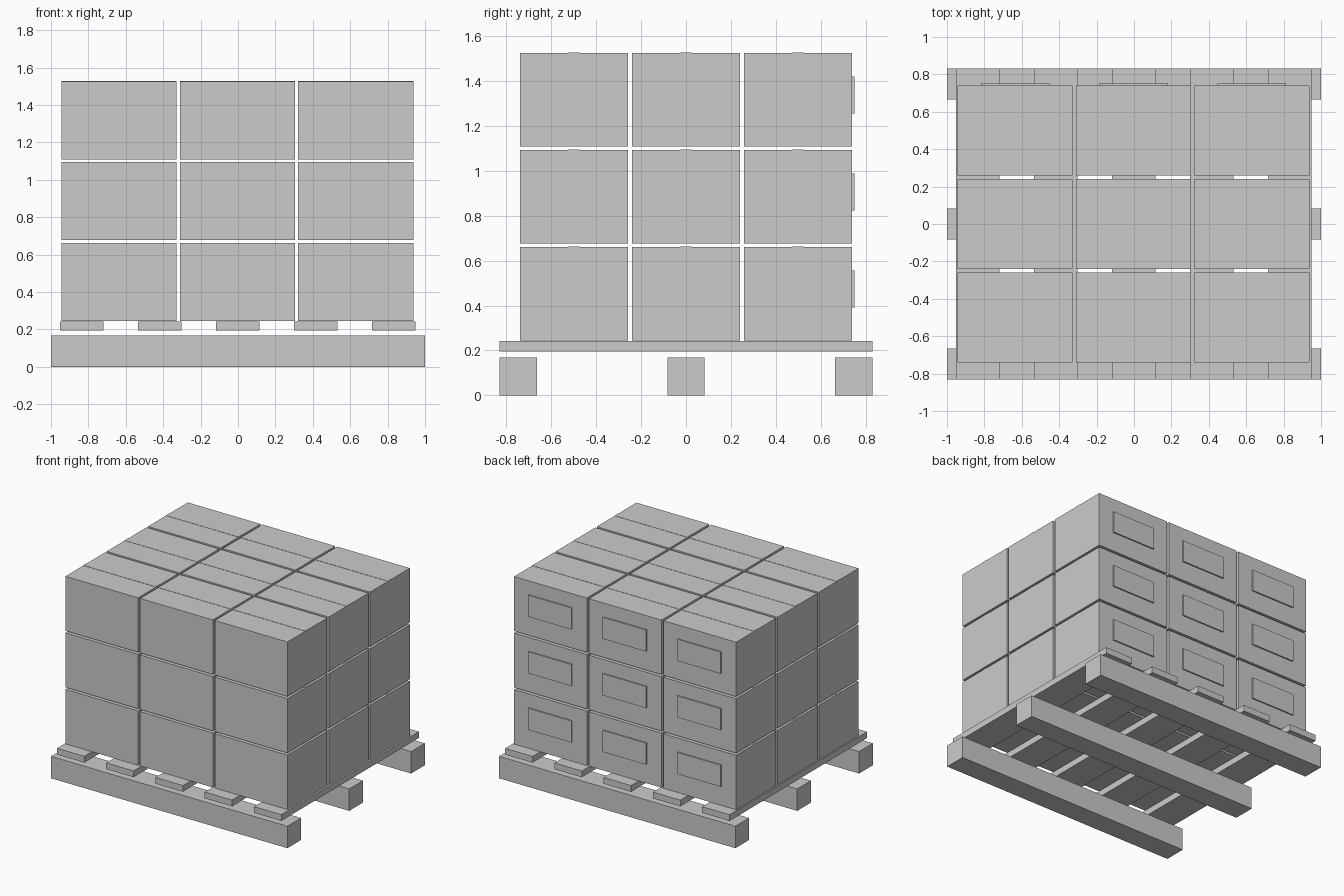
import bpy

if "Cube" in bpy.data.objects:
    bpy.data.objects.remove(bpy.data.objects["Cube"])


def block(name, x, y, z):
    """Axis-aligned box from (min, max) pairs."""
    bpy.ops.mesh.primitive_cube_add(
        size=1, location=[(a + b) / 2 for a, b in (x, y, z)])
    ob = bpy.context.object
    ob.name = name
    ob.scale = [b - a for a, b in (x, y, z)]
    bpy.ops.object.transform_apply(location=False, rotation=False, scale=True)
    return ob


def span(centre, size):
    return centre - size / 2, centre + size / 2


# Pallet skids running left to right
for y in (-0.748, 0, 0.748):
    block("pallet_skid", (-1, 1), span(y, 0.166), (0, 0.168))

# Pallet deck slats running front to back
for i in range(-2, 3):
    block("pallet_slat", span(i * 0.417 - 0.001, 0.232), (-0.831, 0.831), (0.195, 0.243))

# Stacked cartons, each with a tape strip on top; back row carries labels
W, D, H = 0.615, 0.481, 0.417
for k in range(3):
    z0 = 0.244 + k * 0.4327
    for j in range(-1, 2):
        y = j * 0.4995
        for i in range(-1, 2):
            x = i * 0.6325 - 0.003
            block("carton", span(x, W), span(y, D), (z0, z0 + H))
            block("carton_tape", span(x, W), span(y, 0.05),
                  (z0 + H - 0.002, z0 + H + 0.002))
            if j == 1:
                block("carton_label", span(x, 0.367), (y + D / 2 - 0.002, y + D / 2 + 0.01),
                      span(z0 + 0.229, 0.165))
